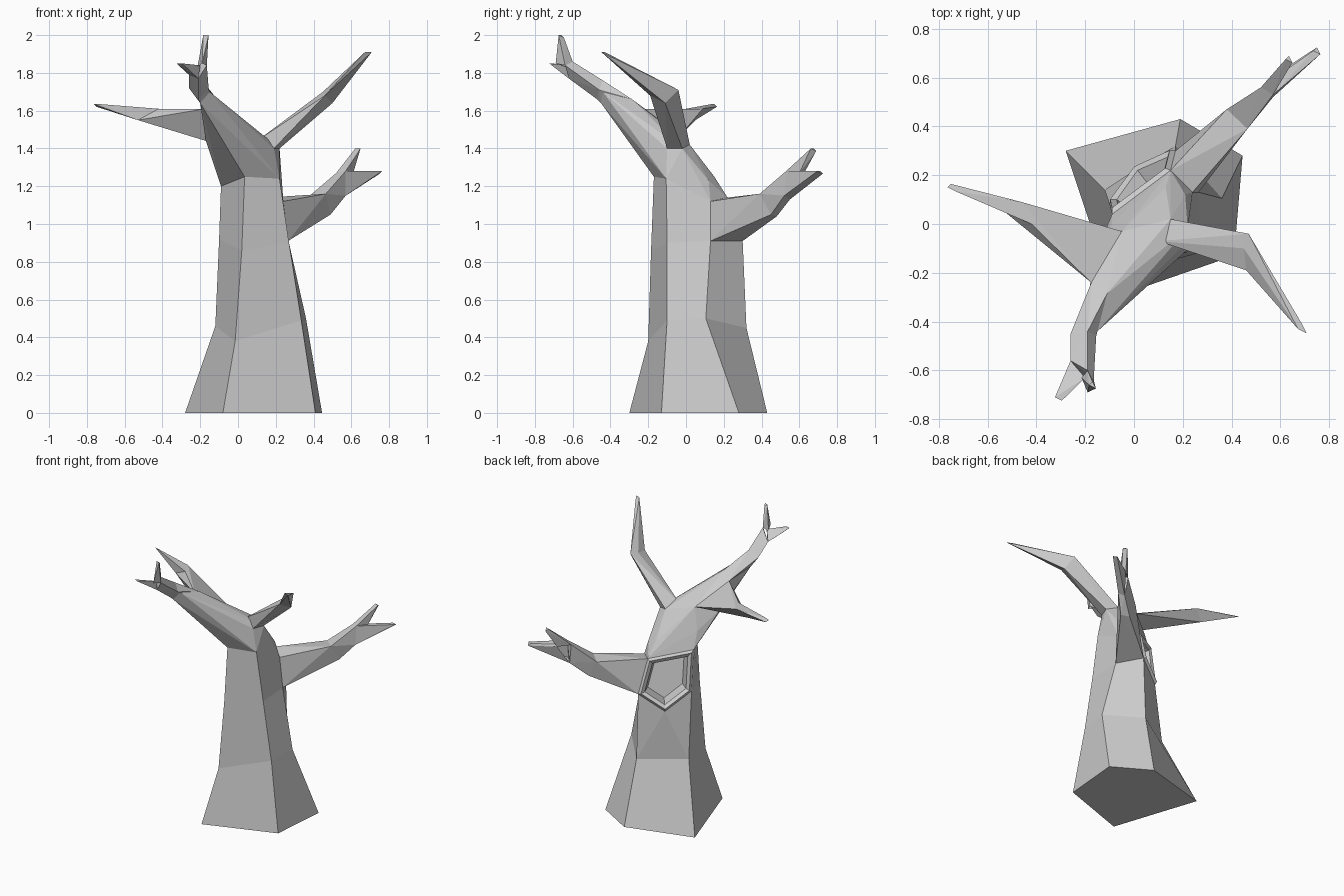
import bpy
import bmesh
from mathutils import Vector

default_cube = bpy.data.objects.get("Cube")
if default_cube:
    bpy.data.objects.remove(default_cube, do_unlink=True)

# One flat bark colour for the whole tree
bark = bpy.data.materials.new("grey_bark")
bark.use_nodes = True
bark_colour = (0.6, 0.6, 0.6, 1)
bark.diffuse_color = bark_colour
bark.node_tree.nodes["Principled BSDF"].inputs["Base Color"].default_value = bark_colour


def finish(name, bm):
    """Turn a bmesh into a flat shaded object with the bark material."""
    mesh = bpy.data.meshes.new(name)
    bm.to_mesh(mesh)
    bm.free()
    mesh.materials.append(bark)
    part = bpy.data.objects.new(name, mesh)
    bpy.context.collection.objects.link(part)
    return part


def tip(x, y, z, size=0.014):
    """Small triangular end of a twig."""
    return [(x - size, y, z), (x + size, y - size, z), (x, y + size, z - size)]


def limb(name, *sections):
    """Skin a limb through its cross-sections, one convex piece per span."""
    bm = bmesh.new()
    last = len(sections) - 2
    for i, (near, far) in enumerate(zip(sections, sections[1:])):
        near_verts = [bm.verts.new(p) for p in near]
        far_verts = [bm.verts.new(p) for p in far]
        result = bmesh.ops.convex_hull(bm, input=near_verts + far_verts)
        faces = [g for g in result["geom"] if isinstance(g, bmesh.types.BMFace)]
        bmesh.ops.recalc_face_normals(bm, faces=faces)
        # Remove the hidden caps between spans
        near_set, far_set = set(near_verts), set(far_verts)
        caps = [f for f in faces if near_set.issuperset(f.verts)
                or (i < last and far_set.issuperset(f.verts))]
        bmesh.ops.delete(bm, geom=caps, context='FACES')
    loose = [v for v in bm.verts if not v.link_faces]
    bmesh.ops.delete(bm, geom=loose, context='VERTS')
    bmesh.ops.remove_doubles(bm, verts=bm.verts, dist=0.001)
    return finish(name, bm)


# Trunk rings, each starting at the two corners beside the hollow
foot = [(-.28, .3, 0), (.19, .43, 0), (.445, .28, 0), (.41, -.13, 0), (-.08, -.3, 0)]
knee = [(-.12, .14, .46), (.17, .32, .45), (.36, .105, .5), (.335, -.1, .49), (-.015, -.2, .38)]
waist = [(-.1, .08, .92), (.17, .3, .91), (.265, .13, .91), (.27, -.1, .9), (.02, -.185, .86)]
neck = [(-.09, .04, 1.2), (.15, .22, 1.14), (.24, .13, 1.12), (.22, -.105, 1.24), (.035, -.17, 1.25)]
hollow_sill = (.01, .225, .8)


def build_trunk():
    bm = bmesh.new()
    rings = [[bm.verts.new(p) for p in ring] for ring in (foot, knee, waist, neck)]
    sill = bm.verts.new(hollow_sill)
    bm.faces.new(rings[0])
    for level, (low, high) in enumerate(zip(rings, rings[1:])):
        for i in range(5):
            j = (i + 1) % 5
            if i > 0 or level == 0:
                bm.faces.new((low[i], low[j], high[j], high[i]))
    # Bark below the hollow rises to the pointed sill
    (kl, kr), (wl, wr), (nl, nr) = (ring[:2] for ring in rings[1:])
    for tri in ((kl, kr, sill), (kl, sill, wl), (kr, wr, sill)):
        bm.faces.new(tri)
    opening = bm.faces.new((wl, sill, wr, nr, nl))
    bmesh.ops.recalc_face_normals(bm, faces=bm.faces)
    if opening.normal.dot(Vector((-1, 1, 0))) < 0:
        bmesh.ops.reverse_faces(bm, faces=bm.faces)
    # Raised rim, then the cavity
    for thickness, depth in ((.015, .018), (.022, -.015), (.02, -.1)):
        bmesh.ops.inset_individual(bm, faces=[opening], thickness=thickness,
                                   depth=depth, use_even_offset=True)
    finish("trunk", bm)


build_trunk()

# Crown: the trunk leans over and narrows into the front limb
front_right = (-.15, -.44, 1.7)
front_under = (-.2, -.45, 1.64)
front_top = (-.11, -.285, 1.66)
front_left = (-.175, -.24, 1.61)
side_back = (-.05, -.03, 1.47)
side_under = (-.17, -.15, 1.44)
shoulders = [(-.09, 0, 1.32), (.13, .15, 1.25), (.21, .12, 1.23)]
high_root = [(.15, .02, 1.42), (.1, -.07, 1.44), (.19, -.1, 1.4), (.22, -.02, 1.4)]
limb("crown", neck, shoulders + high_root + [
    front_right, front_under, front_top, front_left, side_back, side_under])

# Front limb with two twigs
fork = [(-.165, -.64, 1.84), (-.21, -.62, 1.77), (-.26, -.56, 1.79), (-.19, -.6, 1.86)]
limb("front_limb",
     [front_right, front_under, front_left, front_top],
     [(-.155, -.46, 1.71), (-.21, -.47, 1.66), (-.26, -.45, 1.72), (-.19, -.44, 1.76)],
     fork)
limb("front_low_twig", [fork[1], fork[2], (-.2, -.63, 1.84)], tip(-.31, -.71, 1.85))
limb("front_high_twig",
     [fork[0], fork[3], (-.215, -.63, 1.83), (-.19, -.69, 1.85)],
     tip(-.17, -.66, 2))

# Straight side branch
limb("side_branch",
     [front_left, side_back, side_under],
     [(-.46, .09, 1.61), (-.42, .0, 1.61), (-.53, .05, 1.55)],
     tip(-.75, .15, 1.635))

# High branch that bends forward
limb("high_branch", high_root,
     [(.47, -.04, 1.71), (.45, -.1, 1.7), (.46, -.19, 1.68), (.5, -.11, 1.64)],
     tip(.69, -.43, 1.91, .018))

# Back branch with two twigs
back_low = [(.54, .55, 1.13), (.57, .52, 1.15)]
back_high = [(.57, .53, 1.28), (.52, .56, 1.27)]
crotch = [(.61, .6, 1.27), (.59, .62, 1.26)]
limb("back_branch",
     waist[1:3] + neck[1:3],
     [(.44, .48, 1.04), (.49, .45, 1.05), (.465, .39, 1.16), (.38, .47, 1.15)],
     back_low + back_high)
limb("back_low_twig", back_low + back_high + crotch, tip(.75, .71, 1.28))
limb("back_high_twig", back_high + crotch, tip(.635, .675, 1.4))
